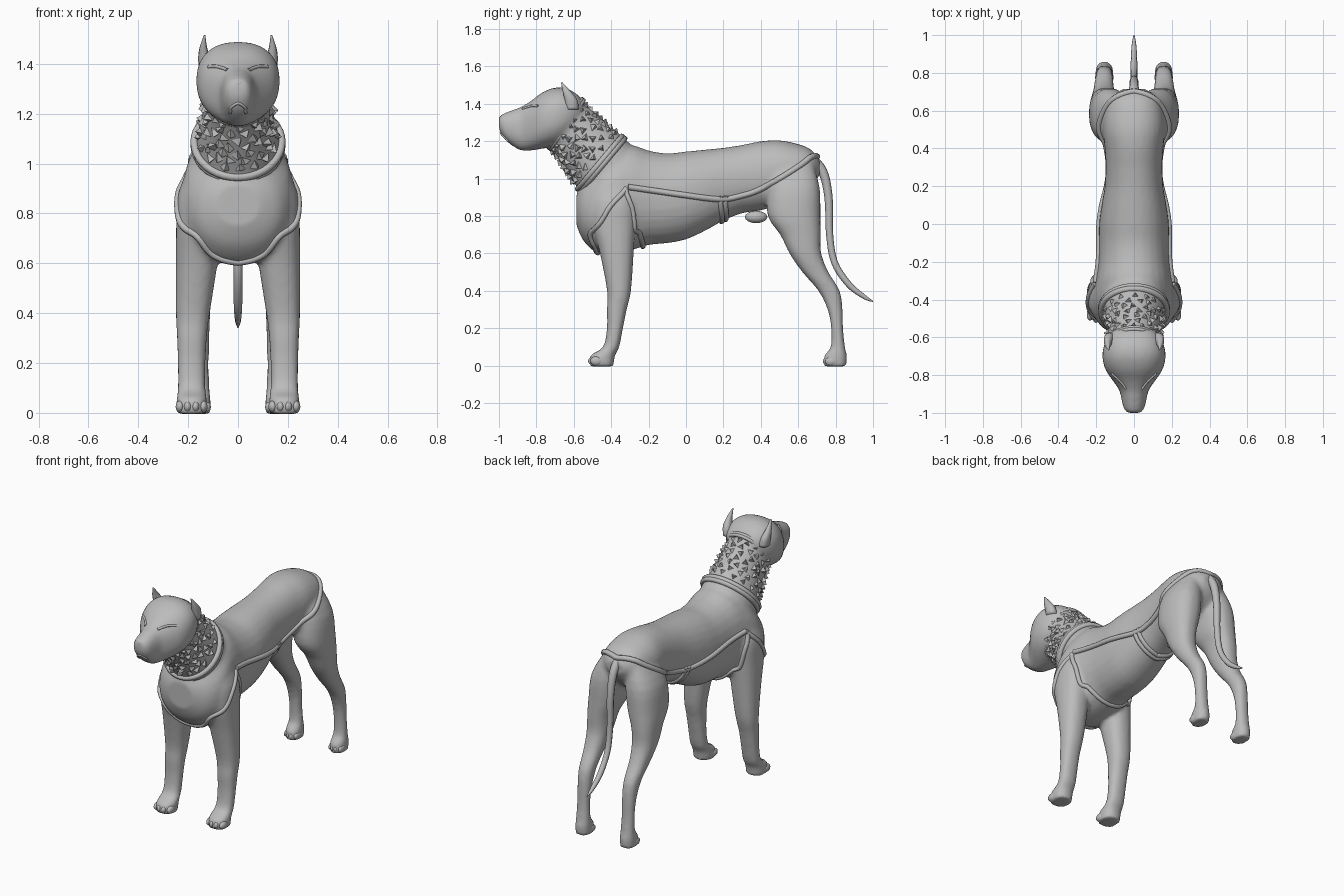
import bpy, bmesh, math, random
from mathutils import Vector, Matrix
from mathutils.bvhtree import BVHTree

if "Cube" in bpy.data.objects:
    bpy.data.objects.remove(bpy.data.objects["Cube"])

random.seed(4)
stone = bpy.data.materials.new("grey_stone")
stone.diffuse_color = (0.5, 0.5, 0.5, 1)
stone.use_nodes = True
stone.node_tree.nodes["Principled BSDF"].inputs["Base Color"].default_value = stone.diffuse_color


def finish(name, bm, smooth=True):
    bmesh.ops.recalc_face_normals(bm, faces=bm.faces)
    me = bpy.data.meshes.new(name)
    bm.to_mesh(me)
    bm.free()
    me.materials.append(stone)
    for p in me.polygons:
        p.use_smooth = smooth
    ob = bpy.data.objects.new(name, me)
    bpy.context.collection.objects.link(ob)
    return ob


def densify(rows, n):
    """Catmull-Rom interpolation through rows of numbers."""
    out = []
    for i in range(len(rows) - 1):
        a, b, c, d = (rows[max(0, min(len(rows) - 1, i + k))] for k in (-1, 0, 1, 2))
        for s in range(n):
            t = s / n
            out.append([0.5 * (2 * q + (r - p) * t + (2 * p - 5 * q + 4 * r - w) * t * t
                               + (3 * q - p - 3 * r + w) * t ** 3)
                        for p, q, r, w in zip(a, b, c, d)])
    out.append(list(rows[-1]))
    return out


def loft(bm, rows, mirror=False, steps=3, n=28, power=2.3):
    """Rows: x, y, z, half width, half depth, tilt (0 = flat ring, 90 = upright)."""
    for side in ((1, -1) if mirror else (1,)):
        rings = []
        for x, y, z, rx, rd, tilt in densify(rows, steps):
            d = Vector((0, math.cos(math.radians(tilt)), math.sin(math.radians(tilt))))
            ring = []
            for k in range(n):
                a = 2 * math.pi * k / n
                c, s = math.cos(a), math.sin(a)
                c = math.copysign(abs(c) ** (2 / power), c)
                s = math.copysign(abs(s) ** (2 / power), s)
                ring.append(bm.verts.new(Vector((side * (x + rx * c), y, z)) + d * rd * s))
            rings.append(ring)
        for r, q in zip(rings, rings[1:]):
            for k in range(n):
                bm.faces.new((r[k], r[(k + 1) % n], q[(k + 1) % n], q[k]))
        bm.faces.new(rings[0])
        bm.faces.new(rings[-1])


def tube(name, pts, radii, closed=False):
    """Round cord along points, turned into a mesh."""
    cu = bpy.data.curves.new(name, 'CURVE')
    cu.dimensions = '3D'
    cu.bevel_depth = 1
    cu.bevel_resolution = 2
    cu.use_fill_caps = True
    sp = cu.splines.new('POLY')
    sp.points.add(len(pts) - 1)
    for i, (p, q) in enumerate(zip(sp.points, pts)):
        p.co = (*q, 1)
        p.radius = radii[i] if isinstance(radii, list) else radii
    sp.use_cyclic_u = closed
    tmp = bpy.data.objects.new(name + "_path", cu)
    bpy.context.collection.objects.link(tmp)
    bpy.context.view_layer.update()
    bm = bmesh.new()
    me = bpy.data.meshes.new_from_object(tmp.evaluated_get(bpy.context.evaluated_depsgraph_get()))
    bm.from_mesh(me)
    bpy.data.objects.remove(tmp)
    bpy.data.meshes.remove(me)
    return finish(name, bm)


# Body: torso, neck, head and legs lofted, then fused into one skin
bm = bmesh.new()
torso = [(-.585, .75, .92, .09), (-.55, .67, .98, .165), (-.48, .605, 1.06, .215),
         (-.40, .595, 1.14, .225), (-.30, .615, 1.18, .205), (-.2, .645, 1.15, .19),
         (-.1, .655, 1.135, .187), (0, .675, 1.145, .185), (.1, .72, 1.155, .172),
         (.2, .775, 1.165, .155), (.3, .815, 1.18, .15), (.4, .83, 1.2, .155),
         (.5, .86, 1.205, .165), (.6, .89, 1.185, .155), (.67, .95, 1.155, .125),
         (.715, 1.02, 1.10, .06)]
loft(bm, [(0, y, (a + b) / 2, w, (b - a) / 2, 90) for y, a, b, w in torso], power=2.15)
head = [(-1.0, 1.265, 1.335, .038), (-.97, 1.21, 1.35, .057), (-.92, 1.17, 1.37, .068),
        (-.88, 1.15, 1.385, .078), (-.83, 1.15, 1.415, .112), (-.77, 1.16, 1.46, .152),
        (-.70, 1.175, 1.487, .168), (-.63, 1.21, 1.48, .155), (-.57, 1.28, 1.44, .115),
        (-.545, 1.33, 1.4, .06)]
loft(bm, [(0, y, (a + b) / 2, w, (b - a) / 2, 90) for y, a, b, w in head])
neck = [(0, -.40, 1.02, .175, .19, 50), (0, -.455, 1.08, .168, .185, 50),
        (0, -.55, 1.19, .143, .165, 53), (0, -.65, 1.295, .13, .155, 56)]
loft(bm, neck, power=2)
front_leg = [(.12, -.38, 1.0, .07, .09), (.145, -.385, .88, .095, .12), (.158, -.385, .75, .09, .115),
             (.166, -.37, .6, .084, .09), (.181, -.358, .4, .068, .064), (.185, -.37, .3, .06, .053),
             (.186, -.38, .2, .056, .043), (.186, -.40, .1, .056, .043),
             (.186, -.445, .055, .061, .066), (.186, -.452, -.004, .06, .064)]
hind_leg = [(.09, .57, 1.08, .06, .11), (.12, .575, .95, .10, .14), (.138, .578, .8, .10, .141),
            (.155, .612, .7, .08, .108), (.16, .638, .6, .07, .085), (.16, .692, .5, .057, .07),
            (.158, .765, .4, .047, .057), (.157, .797, .3, .042, .04), (.157, .808, .2, .04, .032),
            (.157, .812, .1, .042, .038), (.157, .80, .055, .047, .06), (.157, .797, -.004, .046, .06)]
for leg in (front_leg, hind_leg):
    loft(bm, [(*s, 0) for s in leg], mirror=True)
body = finish("body", bm)
m = body.modifiers.new("fuse", 'REMESH')
m.mode = 'VOXEL'
m.voxel_size = .013
m.use_smooth_shade = True
m = body.modifiers.new("soften", 'SMOOTH')
m.factor = .5
m.iterations = 5
bpy.context.view_layer.update()
skin = BVHTree.FromObject(body, bpy.context.evaluated_depsgraph_get())


def cling(pts, steps=6):
    return [skin.find_nearest(Vector(p))[0] for p in densify(pts, steps)]


def both(half):
    """Mirror a half path that ends on the centre line."""
    return half + [Vector((-p.x, p.y, p.z)) for p in reversed(half[:-1])]


# Coat hem along the flanks and over the rump
hem = []
for y, z in densify([(-.31, .955), (-.17, .935), (-.03, .915), (.18, .89), (.30, .91), (.39, .94),
                     (.5, 1.0), (.61, 1.07), (.66, 1.11)], 5):
    hit = skin.ray_cast(Vector((1, y, z)), Vector((-1, 0, 0)))[0]
    hem.append(hit or skin.find_nearest(Vector((.05, y, z)))[0])
rump = cling([tuple(hem[-1]), (.07, .695, 1.13), (0, .72, 1.13)], 4)
tube("coat_hem", both(hem + rump[1:]), .016)

# Chest plate edge and belly straps
tube("chest_trim", both(cling([(.24, -.31, .955), (.25, -.40, .86), (.245, -.46, .77),
                               (.18, -.53, .69), (.11, -.50, .615), (0, -.48, .58)])), .014)
tube("girth_strap", both(cling([(.25, -.31, .95), (.22, -.285, .85), (.2, -.255, .74),
                                (.13, -.235, .67), (0, -.225, .62)])), .014)
for k, y in enumerate((.2, .225)):
    tube(f"rear_strap_{k}", both(cling([(.2, y, .895), (.18, y, .84), (.08, y, .78), (0, y, .75)])), .014)


# Collars
def collar(name, y, z, rx, rd, tilt, r):
    t = math.radians(tilt)
    for k in range(2):
        o = k * r * 1.1
        c = Vector((0, y + o * math.sin(t), z - o * math.cos(t)))
        pts = [c + Vector((rx * math.cos(a), rd * math.sin(a) * math.cos(t), rd * math.sin(a) * math.sin(t)))
               for a in (2 * math.pi * i / 40 for i in range(40))]
        tube(f"{name}_{k}", pts, r, True)


collar("lower_collar", -.46, 1.085, .175, .183, 50, .016)
collar("upper_collar", -.645, 1.295, .132, .158, 56, .011)

# Jagged scales on the neck
bm = bmesh.new()
rows = 7
for i in range(rows):
    t = (i + .6) / rows
    c = Vector((0, -.475, 1.10)).lerp(Vector((0, -.635, 1.28)), t)
    rx, rd, tilt = .163 - .03 * t, .183 - .027 * t, math.radians(50 + 6 * t)
    d = Vector((0, math.cos(tilt), math.sin(tilt)))
    for k in range(16):
        a = 2 * math.pi * (k + .5 * (i % 2) + random.uniform(-.2, .2)) / 16
        n = (Vector((math.cos(a) / rx, 0, 0)) + d * math.sin(a) / rd).normalized()
        p = c + Vector((rx * math.cos(a), 0, 0)) + d * rd * math.sin(a)
        u = n.orthogonal().normalized()
        v = n.cross(u)
        spin = random.uniform(0, 6.28)
        base = [bm.verts.new(p - n * .008 + .026 * (u * math.cos(spin + j * 2.09) + v * math.sin(spin + j * 2.09)))
                for j in range(3)]
        tip = bm.verts.new(p + n * .016 + u * random.uniform(-.015, .015))
        bm.faces.new(base)
        for j in range(3):
            bm.faces.new((base[j], base[(j + 1) % 3], tip))
finish("neck_scales", bm, False)

# Cropped ears
bm = bmesh.new()
loft(bm, [(.125, -.61, 1.37, .03, .036, 0), (.135, -.615, 1.42, .025, .034, 0),
          (.139, -.637, 1.465, .015, .022, 0), (.134, -.665, 1.515, .003, .004, 0)], True, n=12)
finish("ears", bm)

# Tail
tail = densify([(0, .66, 1.12, .026), (0, .73, 1.04, .025), (0, .762, .90, .022), (0, .768, .70, .019),
                (0, .795, .55, .018), (0, .87, .435, .017), (0, .95, .37, .012), (0, 1.0, .343, .003)], 5)
tube("tail", [p[:3] for p in tail], [p[3] for p in tail])


def ball(bm, loc, size):
    bmesh.ops.create_uvsphere(bm, u_segments=14, v_segments=8, radius=1,
                              matrix=Matrix.Translation(loc) @ Matrix.Diagonal((*size, 1)))


# Toes
bm = bmesh.new()
for s in (1, -1):
    for k in range(4):
        o, back = k - 1.5, .012 * (abs(k - 1.5) > 1)
        ball(bm, (s * (.186 + o * .031), -.49 + back, .025), (.018, .034, .025))
        ball(bm, (s * (.157 + o * .023), .765 + back, .023), (.014, .034, .023))
finish("toes", bm)

# Nose and underbelly
bm = bmesh.new()
ball(bm, (0, -.978, 1.318), (.03, .022, .022))
finish("nose", bm)
bm = bmesh.new()
ball(bm, (0, .375, .795), (.035, .06, .033))
finish("underbelly", bm)

# Brows and mouth line
for s, side in ((1, "right"), (-1, "left")):
    tube("brow_" + side, cling([(s * .05, -.88, 1.385), (s * .09, -.84, 1.40), (s * .13, -.80, 1.395)], 4), .007)
tube("mouth", both(cling([(.045, -.97, 1.18), (.035, -.99, 1.215), (0, -1.0, 1.237)], 4)), .006)
